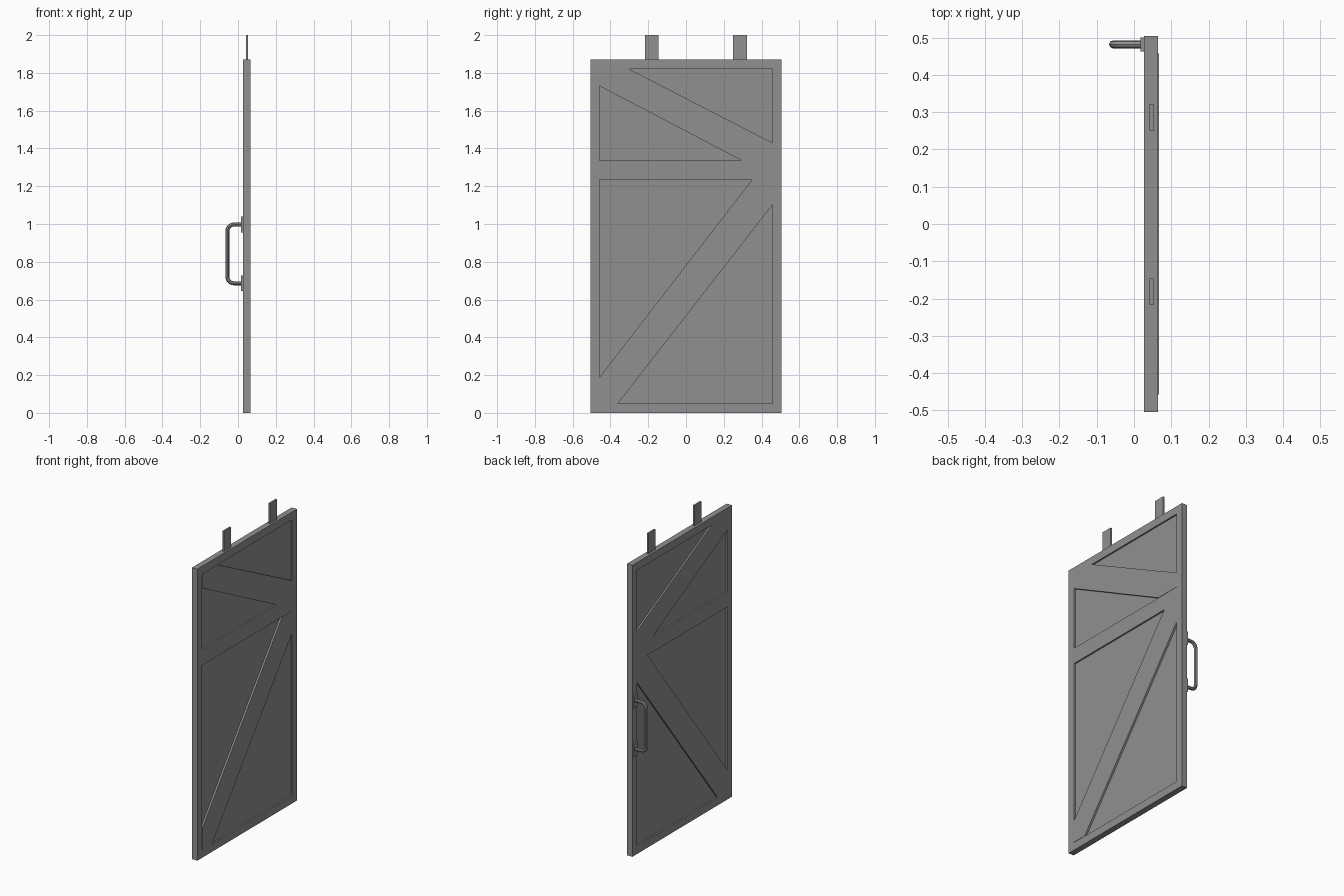
import bpy, bmesh
from mathutils import Vector

cube = bpy.data.objects.get("Cube")
if cube:
    bpy.data.objects.remove(cube, do_unlink=True)

# One flat metal grey
steel = bpy.data.materials.new("steel grey")
steel.use_nodes = True
GREY = (0.28, 0.28, 0.28, 1)
steel.diffuse_color = GREY
steel.node_tree.nodes["Principled BSDF"].inputs["Base Color"].default_value = GREY


def prism(name, outline, x0, x1):
    """Extrude a (y, z) outline from x0 to x1."""
    bm = bmesh.new()
    face = bm.faces.new([bm.verts.new((x0, y, z)) for y, z in outline])
    new = bmesh.ops.extrude_face_region(bm, geom=[face])["geom"]
    verts = [v for v in new if isinstance(v, bmesh.types.BMVert)]
    bmesh.ops.translate(bm, verts=verts, vec=Vector((x1 - x0, 0, 0)))
    bmesh.ops.recalc_face_normals(bm, faces=bm.faces)
    mesh = bpy.data.meshes.new(name)
    bm.to_mesh(mesh)
    bm.free()
    mesh.materials.append(steel)
    obj = bpy.data.objects.new(name, mesh)
    bpy.context.collection.objects.link(obj)
    return obj


def box(name, y0, y1, z0, z1, x0, x1):
    return prism(name, [(y0, z0), (y1, z0), (y1, z1), (y0, z1)], x0, x1)


BACK, FRONT = 0.027, 0.065
W, INNER, TOP = 0.505, 0.457, 1.87

# Frame: two stiles and three rails
box("stile_front", -W, -INNER, 0, TOP, BACK, FRONT)
box("stile_rear", INNER, W, 0, TOP, BACK, FRONT)
for name, z0, z1 in (("bottom_rail", 0, 0.05), ("middle_rail", 1.235, 1.335),
                     ("top_rail", 1.82, TOP)):
    box(name, -INNER, INNER, z0, z1, BACK, FRONT)

# Recessed panel sheet
box("panel", -INNER, INNER, 0.05, 1.82, BACK + 0.01, FRONT - 0.01)

# Diagonal braces, their pointed ends tucked into the frame corners
prism("lower_brace", [(-INNER, 0.05), (-0.36, 0.05), (INNER, 1.10),
                      (INNER, 1.235), (0.35, 1.235), (-INNER, 0.19)],
      BACK, FRONT + 0.002)
prism("upper_brace", [(-INNER, 1.73), (0.297, 1.335), (INNER, 1.335),
                      (INNER, 1.43), (-0.30, 1.82), (-INNER, 1.82)],
      BACK, FRONT + 0.002)

# Hanger straps on the top edge
for name, y in (("hanger_front", -0.182), ("hanger_rear", 0.286)):
    box(name, y - 0.036, y + 0.036, TOP - 0.02, 2.0, 0.042, 0.053)

# Handle mounting plates
HY, LOW, HIGH = 0.482, 0.686, 0.997
for name, z in (("handle_plate_low", LOW), ("handle_plate_high", HIGH)):
    box(name, HY - 0.019, HY + 0.019, z - 0.042, z + 0.042, 0.017, BACK)

# Handle: bent round bar
curve = bpy.data.curves.new("handle", "CURVE")
curve.dimensions = "3D"
curve.bevel_depth = 0.0105
curve.bevel_resolution = 2
curve.resolution_u = 6
curve.use_fill_caps = True
X, R = -0.0565, 0.035
K = R * 0.552
spline = curve.splines.new("BEZIER")
path = [(0.02, LOW, 0, 0), (X + R, LOW, -1, 0), (X, LOW + R, 0, 1),
        (X, HIGH - R, 0, 1), (X + R, HIGH, 1, 0), (0.02, HIGH, 0, 0)]
spline.bezier_points.add(len(path) - 1)
for p, (x, z, dx, dz) in zip(spline.bezier_points, path):
    p.handle_left_type = p.handle_right_type = "FREE"
    p.co = (x, HY, z)
    p.handle_left = (x - dx * K, HY, z - dz * K)
    p.handle_right = (x + dx * K, HY, z + dz * K)
handle = bpy.data.objects.new("handle", curve)
bpy.context.collection.objects.link(handle)
curve.materials.append(steel)
bpy.context.view_layer.objects.active = handle
handle.select_set(True)
bpy.ops.object.convert(target="MESH")
bpy.ops.object.shade_smooth_by_angle()
